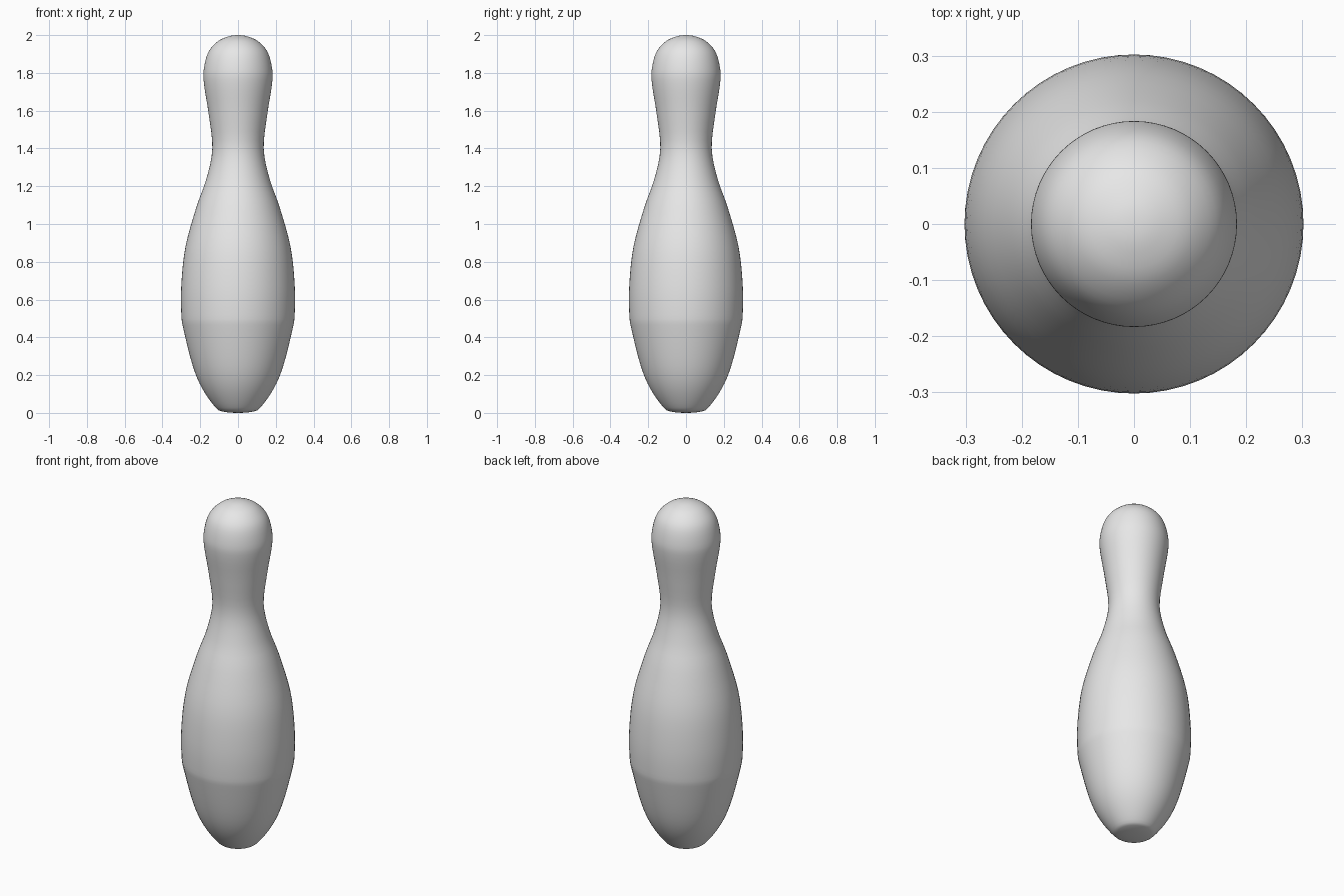
import bpy
import bmesh
from math import radians, tau
from mathutils import Vector

cube = bpy.data.objects.get("Cube")
if cube:
    bpy.data.objects.remove(cube, do_unlink=True)

# Half outline of the pin as (radius, height), from base to crown
PROFILE = [(0, 0), (0.08, 0.007), (0.12, 0.03), (0.19, 0.13), (0.24, 0.25),
           (0.288, 0.44), (0.3, 0.52), (0.3, 0.68), (0.278, 0.88),
           (0.22, 1.09), (0.167, 1.24), (0.136, 1.4), (0.155, 1.58),
           (0.18, 1.74), (0.181, 1.82), (0.157, 1.91), (0.107, 1.967),
           (0.05, 1.993), (0, 2)]
STEPS = 4
SEGMENTS = 64


def smooth_outline(points):
    """Catmull-Rom curve through the outline points."""
    pts = [Vector((r, 0, z)) for r, z in points]
    # Reflect the neighbours across the axis so both ends close flat
    first, last = pts[1].copy(), pts[-2].copy()
    first.x, last.x = -first.x, -last.x
    pts = [first] + pts + [last]
    out = []
    for a, b, c, d in zip(pts, pts[1:], pts[2:], pts[3:]):
        for i in range(STEPS):
            t = i / STEPS
            out.append(0.5 * (2 * b + (c - a) * t + (2 * a - 5 * b + 4 * c - d) * t**2
                              + (3 * b - a - 3 * c + d) * t**3))
    return out + [pts[-2]]


# Pin body: the outline spun round the vertical axis
bm = bmesh.new()
verts = [bm.verts.new(p) for p in smooth_outline(PROFILE)]
edges = [bm.edges.new(pair) for pair in zip(verts, verts[1:])]
bmesh.ops.spin(bm, geom=verts + edges, cent=(0, 0, 0), axis=(0, 0, 1),
               angle=tau, steps=SEGMENTS, use_duplicate=False)
bmesh.ops.remove_doubles(bm, verts=bm.verts, dist=0.0005)
bmesh.ops.recalc_face_normals(bm, faces=bm.faces)
mesh = bpy.data.meshes.new("pin_body")
bm.to_mesh(mesh)
bm.free()
pin = bpy.data.objects.new("pin_body", mesh)
bpy.context.collection.objects.link(pin)

# Plain light grey finish
color = (0.8, 0.8, 0.8, 1)
grey = bpy.data.materials.new("light_grey")
grey.use_nodes = True
grey.diffuse_color = color
grey.node_tree.nodes["Principled BSDF"].inputs["Base Color"].default_value = color
mesh.materials.append(grey)

# Smooth shading
bpy.ops.object.select_all(action="DESELECT")
pin.select_set(True)
bpy.context.view_layer.objects.active = pin
bpy.ops.object.shade_smooth_by_angle(angle=radians(40))
